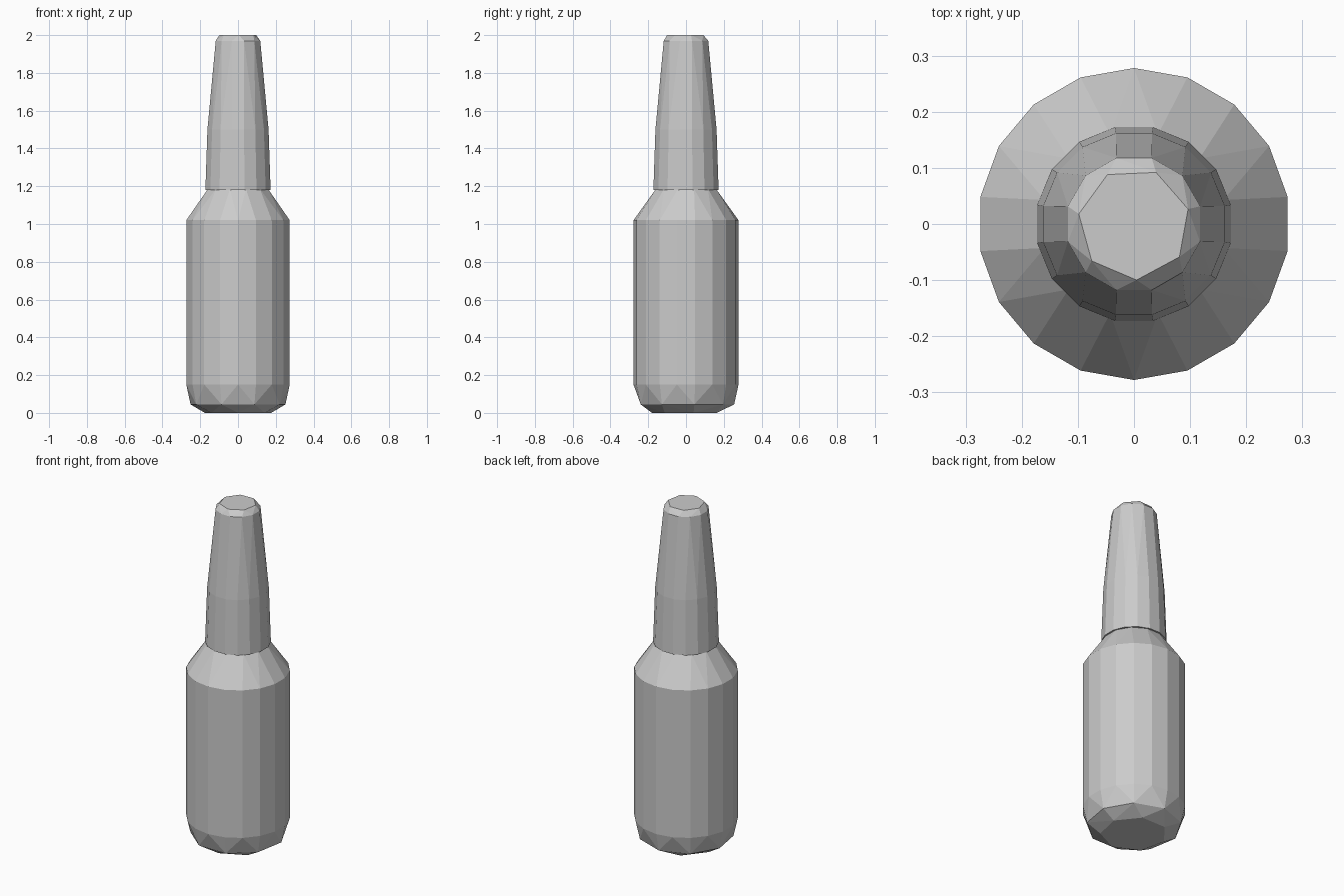
import bpy, bmesh
from math import cos, sin, tau

cube = bpy.data.objects.get("Cube")
if cube:
    bpy.data.objects.remove(cube, do_unlink=True)

grey = bpy.data.materials.new("plain grey")
grey.use_nodes = True
colour = (0.6, 0.6, 0.6, 1)
grey.diffuse_color = colour
grey.node_tree.nodes["Principled BSDF"].inputs["Base Color"].default_value = colour


def faceted_part(name, rings):
    """Convex faceted solid wrapped around rings of (radius, height, sides, turn)."""
    bm = bmesh.new()
    for radius, z, sides, turn in rings:
        for i in range(sides):
            a = tau * (i + turn) / sides
            bm.verts.new((radius * cos(a), radius * sin(a), z))
    hull = bmesh.ops.convex_hull(bm, input=bm.verts)
    spare = [v for v in hull["geom_interior"] if isinstance(v, bmesh.types.BMVert)]
    bmesh.ops.delete(bm, geom=spare, context="VERTS")
    bmesh.ops.dissolve_limit(bm, angle_limit=0.01, verts=bm.verts, edges=bm.edges)
    bmesh.ops.recalc_face_normals(bm, faces=bm.faces)
    mesh = bpy.data.meshes.new(name)
    bm.to_mesh(mesh)
    bm.free()
    mesh.materials.append(grey)
    obj = bpy.data.objects.new(name, mesh)
    bpy.context.collection.objects.link(obj)
    return obj


# Body with a roughly chamfered base and a sloping shoulder
faceted_part("bottle_body", [
    (0.18, 0.0, 7, 0.25),
    (0.255, 0.045, 9, 0.25),
    (0.278, 0.15, 18, 0.5),
    (0.278, 1.02, 18, 0.5),
    (0.165, 1.185, 12, 0.5),
])

# Tapered neck, slightly wider than the top of the shoulder
faceted_part("bottle_neck", [
    (0.176, 1.18, 16, 0.5),
    (0.165, 1.5, 16, 0.5),
    (0.122, 1.97, 12, 0.5),
    (0.1, 2.0, 7, 0.3),
])
